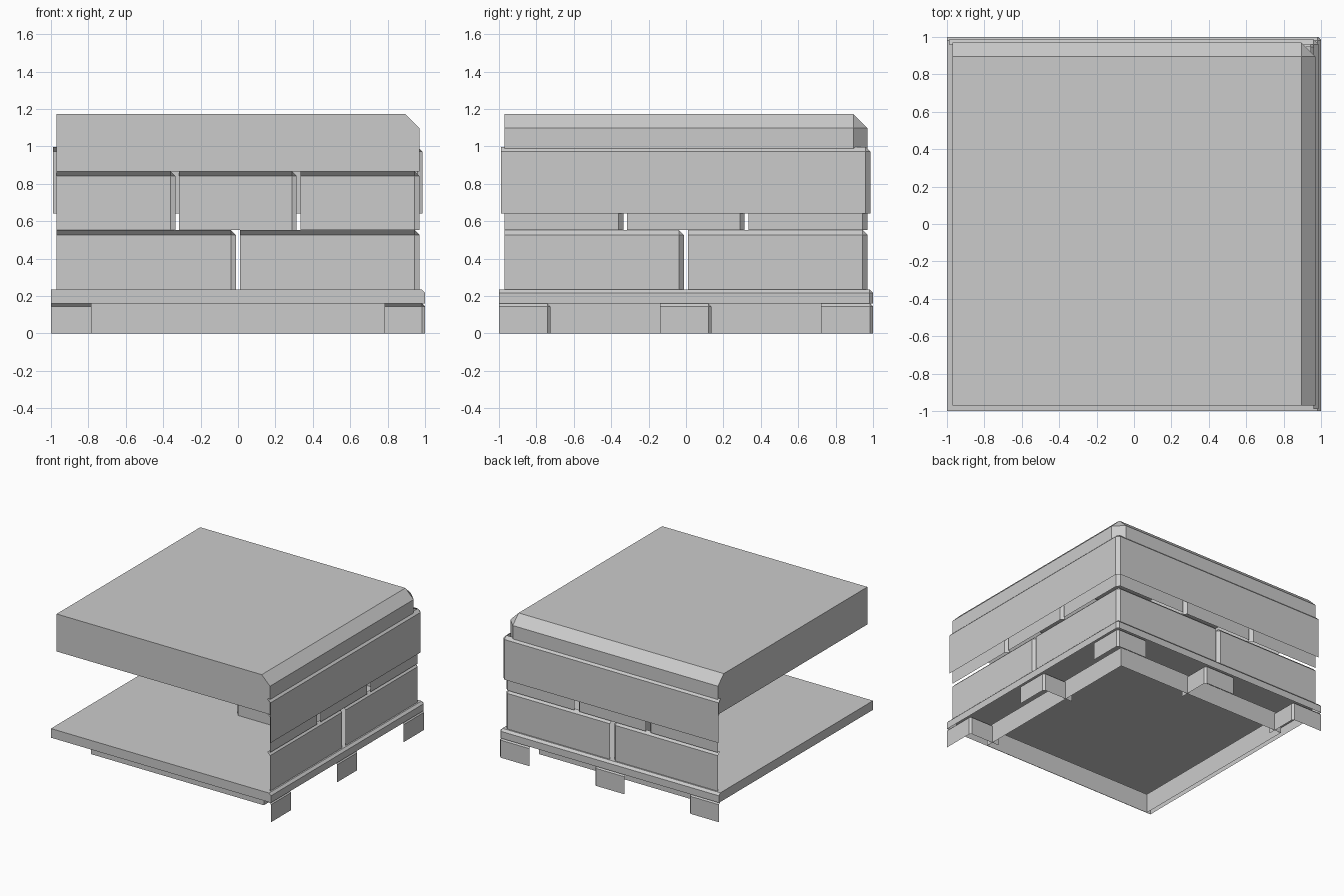
import bpy, bmesh
from mathutils import Vector

if "Cube" in bpy.data.objects:
    bpy.data.objects.remove(bpy.data.objects["Cube"])

grey = bpy.data.materials.new("stone_grey")
grey.diffuse_color = (0.6, 0.6, 0.6, 1)
grey.use_nodes = True
grey.node_tree.nodes["Principled BSDF"].inputs["Base Color"].default_value = grey.diffuse_color

# directions of flat faces that can be left open
LEFT, FRONT = Vector((-1, 0, 0)), Vector((0, -1, 0))
UP, DOWN = Vector((0, 0, 1)), Vector((0, 0, -1))
SHELL = (LEFT, FRONT, UP, DOWN)


def block(name, xs, ys, zs, bevel=0.0, open_sides=()):
    """Box whose right/back/top corner edges are chamfered, with some sides left open."""
    bm = bmesh.new()
    bmesh.ops.create_cube(bm, size=1)
    for v in bm.verts:
        v.co = [r[0] if c < 0 else r[1] for c, r in zip(v.co, (xs, ys, zs))]
    bm.normal_update()
    if bevel:
        corner = max(bm.verts, key=lambda v: sum(v.co))
        bmesh.ops.bevel(bm, geom=list(corner.link_edges), offset=bevel,
                        offset_type='OFFSET', segments=1, affect='EDGES')
        bm.normal_update()
    gone = [f for f in bm.faces if any(f.normal.dot(d) > 0.99 for d in open_sides)]
    if gone:
        bmesh.ops.delete(bm, geom=gone, context='FACES')
    mesh = bpy.data.meshes.new(name)
    bm.to_mesh(mesh)
    bm.free()
    mesh.materials.append(grey)
    ob = bpy.data.objects.new(name, mesh)
    bpy.context.collection.objects.link(ob)
    return ob


def course(name, spans, zs, bevel):
    """Grid of blocks along the right and back sides only."""
    last = len(spans) - 1
    for i, xs in enumerate(spans):
        for j, ys in enumerate(spans):
            if i == last or j == last:
                block(f"{name}_{i}_{j}", xs, ys, zs, bevel, SHELL)


# recessed plinth and feet
block("plinth", (-0.785, 0.785), (-0.785, 0.785), (0, 0.16), 0, (UP, DOWN))
course("foot", [(-1, -0.725), (-0.14, 0.135), (0.723, 1)], (0, 0.16), 0.016)

# base slab, open underneath
block("base_slab", (-1, 1), (-1, 1), (0.16, 0.235), 0.018, (DOWN,))

# block courses
course("lower_block", [(-0.97, -0.012), (0.01, 0.97)], (0.235, 0.552), 0.025)
course("middle_block", [(-0.97, -0.335), (-0.315, 0.313), (0.333, 0.97)], (0.552, 0.867), 0.025)
course("upper_block", [(-0.988, 0.986)], (0.642, 0.997), 0.025)

# chamfered cap slab, open underneath
block("cap_slab", (-0.97, 0.97), (-0.97, 0.97), (0.865, 1.173), 0.075, (DOWN,))
